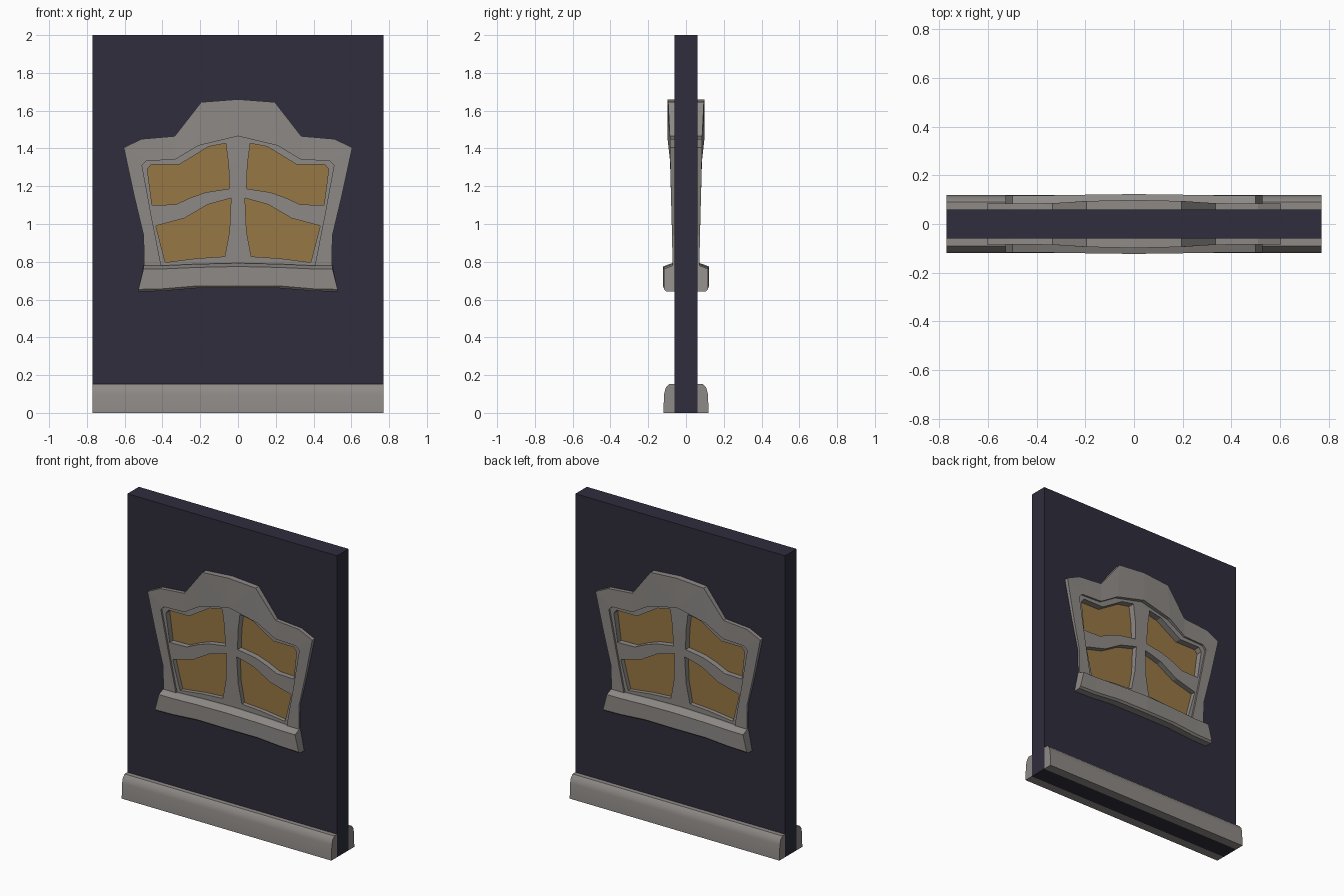
import bpy, bmesh, math

if "Cube" in bpy.data.objects:
    bpy.data.objects.remove(bpy.data.objects["Cube"])


def material(name, rgb):
    m = bpy.data.materials.new(name)
    m.diffuse_color = (*rgb, 1)
    m.use_nodes = True
    m.node_tree.nodes["Principled BSDF"].inputs["Base Color"].default_value = m.diffuse_color
    return m


STONE = material("stone_grey", (0.27, 0.253, 0.24))
PLASTER = material("dark_plaster", (0.028, 0.026, 0.045))
GLASS = material("amber_glass", (0.31, 0.185, 0.058))


def make(name, verts, faces, mat, smooth=False):
    me = bpy.data.meshes.new(name)
    me.from_pydata(verts, [], faces)
    bm = bmesh.new()
    bm.from_mesh(me)
    bmesh.ops.recalc_face_normals(bm, faces=bm.faces[:])
    bm.to_mesh(me)
    bm.free()
    me.materials.append(mat)
    ob = bpy.data.objects.new(name, me)
    bpy.context.collection.objects.link(ob)
    if smooth:
        bpy.ops.object.select_all(action='DESELECT')
        ob.select_set(True)
        bpy.context.view_layer.objects.active = ob
        bpy.ops.object.shade_smooth_by_angle(angle=math.radians(35))
    return ob


def plate(name, loops, front, back, mat):
    """Solid slab from an outline and its holes; front and back give y at (x, z)."""
    bm = bmesh.new()
    edges, sides, n = [], [], sum(len(lp) for lp in loops)
    pts = [p for lp in loops for p in lp]
    for i, (x, z) in enumerate(pts):
        bm.verts.new((x, 0, z)).index = i
    bm.verts.ensure_lookup_table()
    start = 0
    for lp in loops:
        k = len(lp)
        for i in range(k):
            a, b = start + i, start + (i + 1) % k
            edges.append(bm.edges.new((bm.verts[a], bm.verts[b])))
            sides.append((a, b, b + n, a + n))
        start += k
    bm.verts.index_update()
    bmesh.ops.triangle_fill(bm, use_beauty=True, edges=edges, normal=(0, -1, 0))
    tris = [[v.index for v in f.verts] for f in bm.faces]
    bm.free()
    verts = [(x, front(x, z), z) for x, z in pts] + [(x, back(x, z), z) for x, z in pts]
    make(name, verts, tris + [[i + n for i in reversed(t)] for t in tris] + sides, mat)


def mirrored(half):
    """Close a right-hand half outline that starts and ends on x = 0."""
    return half + [(-x, z) for x, z in reversed(half) if x > 0]


def sweep(name, rings, mat, smooth=False):
    k = len(rings[0])
    verts = [v for r in rings for v in r]
    faces = [(r * k + i, r * k + (i + 1) % k, (r + 1) * k + (i + 1) % k, (r + 1) * k + i)
             for r in range(len(rings) - 1) for i in range(k)]
    faces += [list(range(k)), list(range(len(verts) - k, len(verts)))]
    make(name, verts, faces, mat, smooth)


# Outlines in x, z
outer = mirrored([(0, 1.66), (0.195, 1.645), (0.335, 1.465), (0.51, 1.45), (0.605, 1.405),
                  (0.55, 1.15), (0.5, 0.94), (0.495, 0.70), (0, 0.71)])
opening = mirrored([(0, 1.465), (0.21, 1.415), (0.335, 1.34), (0.485, 1.335), (0.508, 1.31),
                    (0.46, 1.05), (0.405, 0.77), (0, 0.785)])
upper_pane = [(0.065, 1.427), (0.155, 1.41), (0.31, 1.315), (0.46, 1.315), (0.48, 1.29),
              (0.455, 1.10), (0.33, 1.103), (0.25, 1.14), (0.17, 1.168), (0.045, 1.187),
              (0.05, 1.315)]
lower_pane = [(0.037, 1.137), (0.16, 1.103), (0.285, 1.03), (0.435, 0.99), (0.385, 0.797),
              (0.22, 0.818), (0.07, 0.828), (0.045, 0.96)]
panes = [[(s * x, z) for x, z in p] for p in (upper_pane, lower_pane) for s in (1, -1)]


def frame_depth(x, z):
    rise = 0.07 + 0.015 * min(max((z - 0.8) / 0.55, 0), 1)
    crest = 0.014 * max(0, 1 - (x / 0.34) ** 2) if z > 1.3 else 0
    return rise + crest


# Wall with window opening, and the glass inside it
wall = [(-0.77, 0), (0.77, 0), (0.77, 2), (-0.77, 2)]
plate("wall", [wall, opening], lambda x, z: -0.06, lambda x, z: 0.06, PLASTER)
plate("glass", [opening], lambda x, z: -0.03, lambda x, z: 0.03, GLASS)

for s, side in ((-1, "front"), (1, "back")):
    # Outer surround and the recessed sash with its glazing bars
    plate(side + "_window_surround", [outer, opening],
          lambda x, z: s * frame_depth(x, z), lambda x, z: s * 0.058, STONE)
    plate(side + "_window_sash", [opening] + panes,
          lambda x, z: s * (frame_depth(0.4, z) - 0.012), lambda x, z: s * 0.03, STONE)

    # Sill, bowed and flared at its ends
    rings = []
    for x, top, bottom, y in ((-0.5, 0.762, 0.642, 0.117), (-0.4, 0.762, 0.645, 0.117),
                              (-0.22, 0.77, 0.66, 0.12), (0, 0.775, 0.66, 0.123),
                              (0.22, 0.77, 0.66, 0.12), (0.4, 0.762, 0.645, 0.117),
                              (0.5, 0.762, 0.642, 0.117)):
        flare = 1.055 if abs(x) > 0.45 else 1
        section = [(0.058, top + 0.018, 1), (0.072, top + 0.018, 1), (y, top, 1),
                   (y, bottom + 0.012, flare), (y - 0.012, bottom, flare),
                   (0.058, bottom, flare)]
        rings.append([(x * f, s * py, pz) for py, pz, f in section])
    sweep(side + "_window_sill", rings, STONE)

    # Skirting along the foot of the wall
    profile = [(0.06, 0), (0.12, 0), (0.116, 0.10), (0.108, 0.132), (0.09, 0.152), (0.06, 0.152)]
    sweep(side + "_skirting", [[(x, s * y, z) for y, z in profile] for x in (-0.77, 0.77)],
          STONE, smooth=True)
